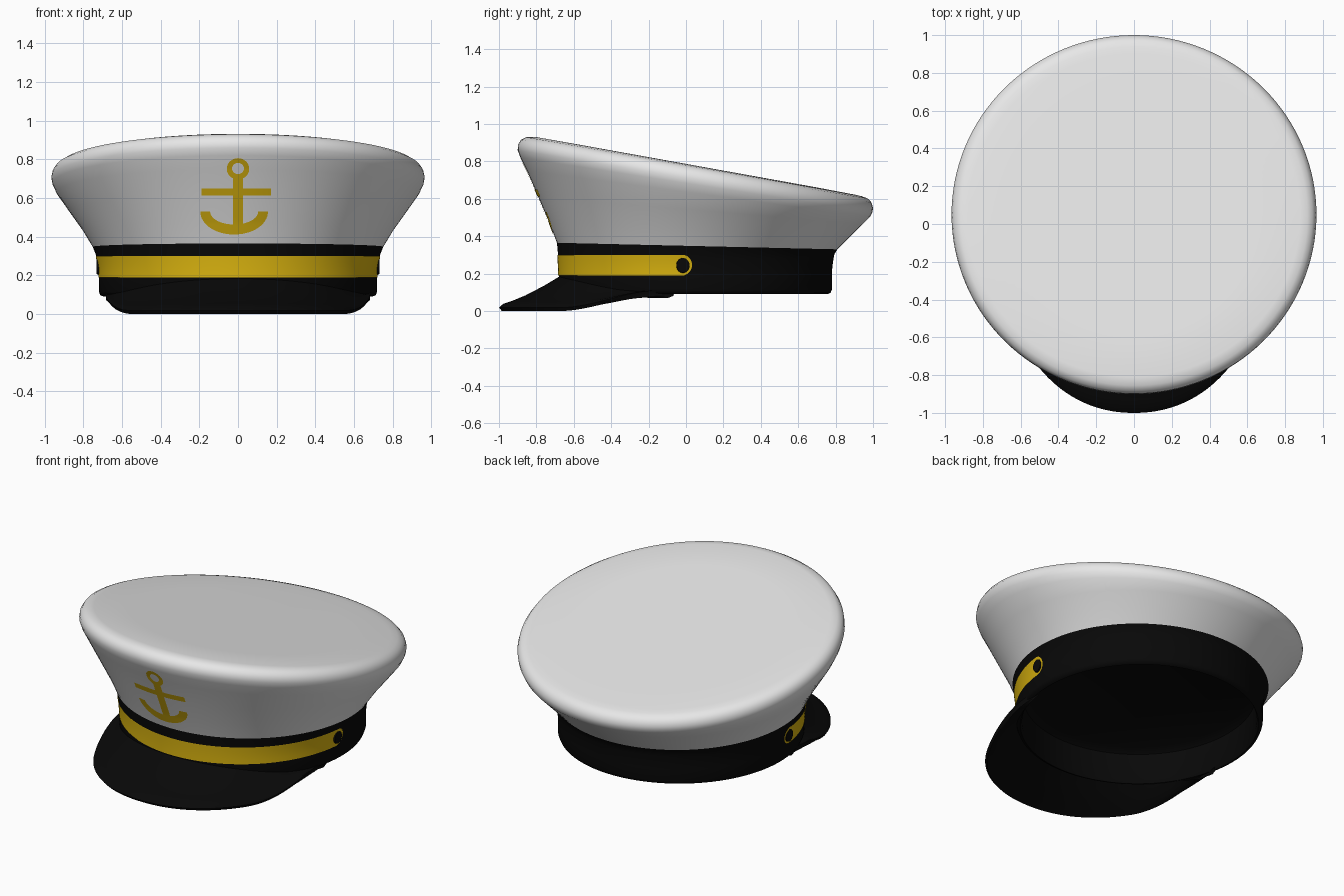
import bpy, bmesh, math
from mathutils import Vector
from mathutils.bvhtree import BVHTree

if "Cube" in bpy.data.objects:
    bpy.data.objects.remove(bpy.data.objects["Cube"])


def material(name, rgb):
    m = bpy.data.materials.new(name)
    m.diffuse_color = (*rgb, 1)
    m.use_nodes = True
    m.node_tree.nodes["Principled BSDF"].inputs["Base Color"].default_value = m.diffuse_color
    return m


WHITE = material("white_cloth", (0.8, 0.8, 0.8))
BLACK = material("black", (0.0025, 0.0025, 0.0025))
GOLD = material("gold", (0.7, 0.455, 0.005))
N = 128


def finish(name, bm, mat, recalc=True):
    if recalc:
        bmesh.ops.recalc_face_normals(bm, faces=bm.faces)
    me = bpy.data.meshes.new(name)
    bm.to_mesh(me)
    bm.free()
    me.materials.append(mat)
    for p in me.polygons:
        p.use_smooth = True
    me.set_sharp_from_angle(angle=math.radians(50))
    ob = bpy.data.objects.new(name, me)
    bpy.context.collection.objects.link(ob)
    return ob


def grid(bm, rows, closed=False):
    """Join rows of points with quads."""
    vs = [[bm.verts.new(p) for p in r] for r in rows]
    n = len(vs[0])
    for a, b in zip(vs, vs[1:]):
        for i in range(n if closed else n - 1):
            j = (i + 1) % n
            bm.faces.new((a[i], a[j], b[j], b[i]))
    return vs


def ring_pt(ring, a, off=0.0):
    """Point on a tilted oval; ring = front y, front z, back y, back z, half width."""
    yf, zf, yb, zb, rx = ring
    k = (1 - math.cos(a)) / 2
    return Vector(((rx + off) * math.sin(a),
                   yf + (yb - yf) * k - off * math.cos(a),
                   zf + (zb - zf) * k))


def loft(bm, rings):
    return grid(bm, [[ring_pt(r, 2 * math.pi * i / N) for i in range(N)] for r in rings], True)


def band_ring(z):
    f = 0.032 * (max(0, z - 0.19) / 0.175) ** 1.8
    return (-0.68 - 0.3 * f, z, 0.78 + 0.9 * f, z, 0.72 + f)


# Black head band with a hollow, lined inside
TOP = (-0.69, 0.365, 0.81, 0.33, 0.752)
bm = bmesh.new()
vs = loft(bm, [(-0.60, 0.31, 0.70, 0.31, 0.64), (-0.64, 0.28, 0.74, 0.28, 0.68),
               (-0.645, 0.11, 0.745, 0.11, 0.685),
               (-0.655, 0.09, 0.755, 0.09, 0.695), (-0.673, 0.097, 0.773, 0.097, 0.713)]
          + [band_ring(z) for z in (0.115, 0.19, 0.22, 0.25, 0.28, 0.305)] + [TOP])
bm.faces.new(vs[0])
finish("head_band", bm, BLACK)

# White flared crown with a tilted flat top
bm = bmesh.new()
vs = loft(bm, [TOP,
               (-0.73, 0.47, 0.88, 0.40, 0.805),
               (-0.79, 0.61, 0.945, 0.465, 0.877),
               (-0.85, 0.75, 0.985, 0.505, 0.938),
               (-0.885, 0.82, 0.997, 0.53, 0.960),
               (-0.90, 0.86, 1.0, 0.552, 0.966),
               (-0.898, 0.89, 0.992, 0.58, 0.960),
               (-0.883, 0.915, 0.972, 0.602, 0.944),
               (-0.855, 0.93, 0.94, 0.614, 0.918),
               (-0.81, 0.932, 0.90, 0.623, 0.88),
               (-0.60, 0.895, 0.70, 0.661, 0.67)])
bm.faces.new(vs[-1])
crown = finish("crown", bm, WHITE)


# Thin curved visor
def under(y):
    u = min(1, max(0, (y + 0.68) / 0.55))
    return 0.095 * u * u * (3 - 2 * u)


def visor_section(t):
    s = abs(math.sin(t)) ** 0.94
    edge = Vector((math.copysign(0.69 * s, t), -0.2 - 0.8 * math.cos(t), 0))
    low = under(edge.y)
    a = 0.78 * t
    inner = Vector((0.70 * math.sin(a), 0.05 - 0.71 * math.cos(a),
                    max(0.1, 0.1 + 0.095 * math.cos(t))))
    edge.z = low + 0.018
    pts = [inner.lerp(edge, k) for k in (0, 0.3, 0.58, 0.8, 0.93, 1)]
    for i, dz in ((1, -0.008), (2, -0.008), (3, 0.0), (4, 0.009)):
        pts[i].z += dz * max(0, math.cos(t)) ** 0.5
    b = Vector((edge.x * 0.987, -0.2 + (edge.y + 0.2) * 0.98, 0))
    b.z = under(b.y)
    return pts + [b] + [p - Vector((0, 0, 0.03)) for p in pts[3::-1]]


bm = bmesh.new()
M = 40
LIM = math.radians(100)
grid(bm, [visor_section(LIM * i / M) for i in range(-M, M + 1)])
finish("visor", bm, BLACK)

# Gold strap with rounded ends
bm = bmesh.new()
A, H = 1.545, 0.056
rows = []
for i in range(-70, 71):
    a = A * math.sin(math.pi / 2 * i / 70)
    d = (A - abs(a)) * 0.73
    h = H if d >= H else math.sqrt(max(1e-7, H * H - (H - d) ** 2))
    rows.append([ring_pt(band_ring(0.245 + v * h), a, 0.004) for v in (-1, -0.5, 0, 0.5, 1)])
grid(bm, rows)
for f in bm.faces:
    f.normal_update()
    c = f.calc_center_median() - Vector((0, 0.05, 0))
    if f.normal.x * c.x + f.normal.y * c.y < 0:
        f.normal_flip()
finish("gold_strap", bm, GOLD, recalc=False)

# Black strap buttons
for side, name in ((-1, "left_button"), (1, "right_button")):
    bm = bmesh.new()
    bmesh.ops.create_cone(bm, cap_ends=True, segments=32, radius1=0.042, radius2=0.039, depth=0.014)
    for v in bm.verts:
        x, y, z = v.co
        v.co = (side * (0.725 + z), -0.016 + y * 0.87, 0.245 + x)
    finish(name, bm, BLACK)

# Gold anchor laid on the front of the crown
bm = bmesh.new()
tree = BVHTree.FromPolygons([v.co for v in crown.data.vertices],
                            [p.vertices for p in crown.data.polygons])


def project(x, z):
    hit = tree.ray_cast(Vector((x, -3, z)), Vector((0, 1, 0)))[0]
    return hit + Vector((0, -0.004, 0.001))


def strip(f, g, n):
    """Strip between two outlines f(u) and g(u), wrapped onto the crown."""
    rows = []
    for i in range(n + 1):
        p, q = Vector(f(i / n)), Vector(g(i / n))
        rows.append([project(*p.lerp(q, k / 4)) for k in range(5)])
    grid(bm, rows)


def arc(cx, cz, rx, rz, a0, a1):
    return lambda u: (cx + rx * math.cos(a0 + (a1 - a0) * u),
                      cz + rz * math.sin(a0 + (a1 - a0) * u))


TAU = 2 * math.pi
strip(arc(0, 0.75, 0.058, 0.055, 0, TAU), arc(0, 0.752, 0.031, 0.029, 0, TAU), 40)
strip(lambda u: (-0.026, 0.43 + 0.277 * u), lambda u: (0.026, 0.43 + 0.277 * u), 16)
strip(lambda u: (-0.19 + 0.36 * u, 0.612), lambda u: (-0.19 + 0.36 * u, 0.649), 24)
strip(arc(-0.02, 0.528, 0.175, 0.118, math.pi, TAU),
      arc(-0.02, 0.528, 0.124, 0.066, math.pi, TAU), 32)
for f in bm.faces:
    f.normal_update()
    if f.normal.y > 0:
        f.normal_flip()
finish("anchor_badge", bm, GOLD, recalc=False)
